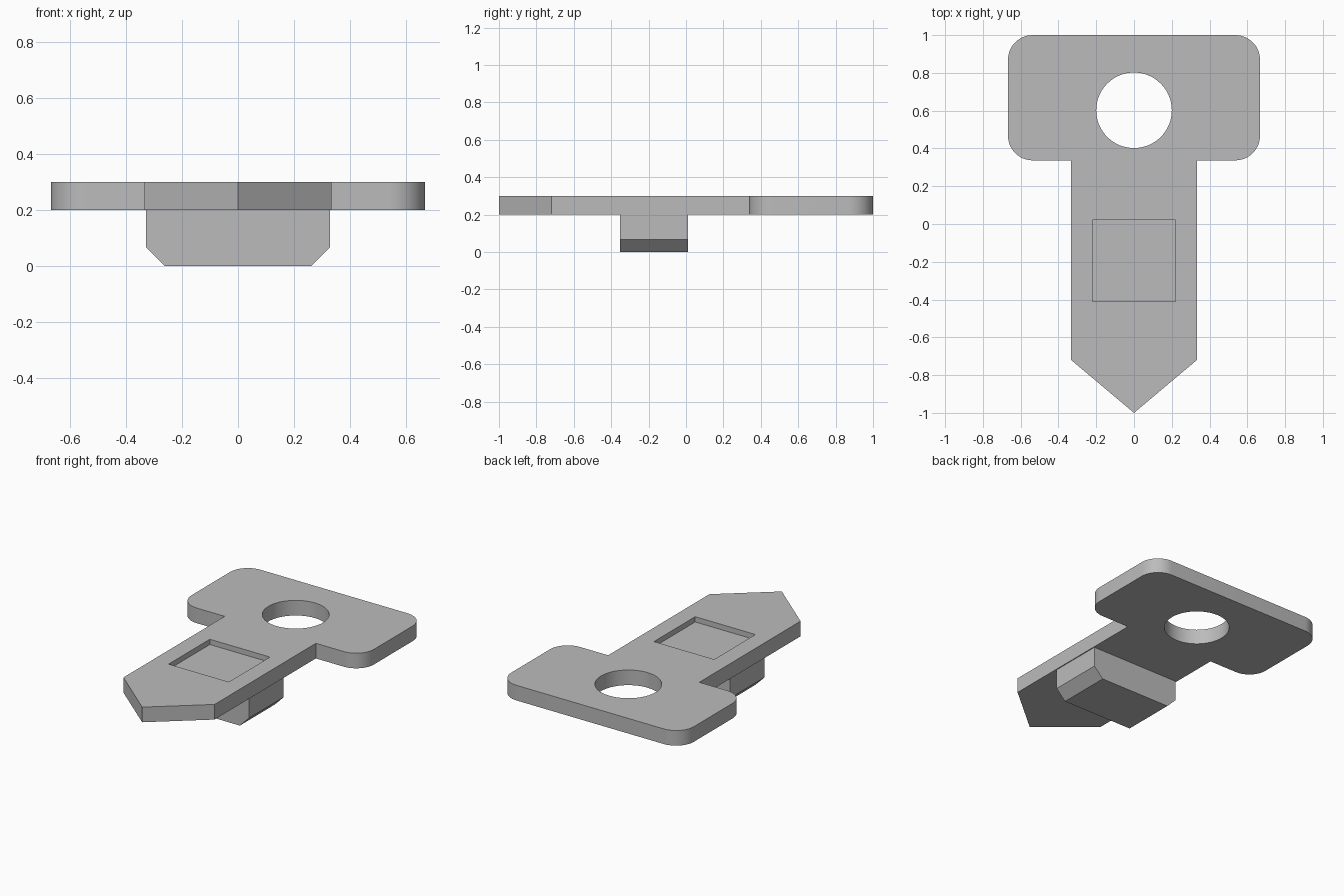
import bpy, bmesh
from math import sin, cos, pi, radians
from mathutils import Matrix

if "Cube" in bpy.data.objects:
    bpy.data.objects.remove(bpy.data.objects["Cube"])

grey = bpy.data.materials.new("light grey")
grey.use_nodes = True
colour = (0.5, 0.5, 0.5, 1)
grey.diffuse_color = colour
grey.node_tree.nodes["Principled BSDF"].inputs["Base Color"].default_value = colour


def prism(name, outline, low, high, place):
    """Extrude a closed 2D outline from low to high; place maps (a, b, depth) to xyz."""
    bm = bmesh.new()
    face = bm.faces.new([bm.verts.new(place(a, b, low)) for a, b in outline])
    grown = bmesh.ops.extrude_face_region(bm, geom=[face])["geom"]
    shift = place(0, 0, high - low)
    bmesh.ops.translate(bm, vec=shift, verts=[g for g in grown if isinstance(g, bmesh.types.BMVert)])
    bmesh.ops.recalc_face_normals(bm, faces=bm.faces)
    mesh = bpy.data.meshes.new(name)
    bm.to_mesh(mesh)
    bm.free()
    mesh.materials.append(grey)
    obj = bpy.data.objects.new(name, mesh)
    bpy.context.collection.objects.link(obj)
    return obj


def arc(cx, cy, radius, start, end, steps):
    return [(cx + radius * cos(start + (end - start) * i / steps),
             cy + radius * sin(start + (end - start) * i / steps)) for i in range(steps + 1)]


def mirrored(half):
    """Close a right-hand outline by mirroring it over x = 0."""
    return half + [(-a, b) for a, b in reversed(half) if a > 0]


def flat(a, b, d):
    return (a, b, d)


def upright(a, b, d):
    return (a, d, b)


def activate(obj):
    bpy.ops.object.select_all(action="DESELECT")
    obj.select_set(True)
    bpy.context.view_layer.objects.active = obj


def cut(obj, cutter):
    mod = obj.modifiers.new("cut", "BOOLEAN")
    mod.operation, mod.solver, mod.object = "DIFFERENCE", "EXACT", cutter
    activate(obj)
    bpy.ops.object.modifier_apply(modifier=mod.name)
    bpy.data.objects.remove(cutter)


# Plate: pointed shank with a wide round-cornered head
head, shank, r = 0.667, 0.333, 0.13
half = [(0, -1), (shank, -0.72), (shank, 0.337)]
half += arc(head - r, 0.337 + r, r, -pi / 2, 0, 12)
half += arc(head - r, 1 - r, r, 0, pi / 2, 12)
plate = prism("plate", mirrored(half), 0.2, 0.3, flat)

# Round through hole in the head
hole = prism("hole_cutter", arc(0, 0.602, 0.2, 0, 2 * pi, 64)[:-1], 0.1, 0.4, flat)
cut(plate, hole)

# Shallow square recess in the shank
recess = prism("recess_cutter", mirrored([(0.22, -0.41), (0.22, 0.02)]), 0.265, 0.4, flat)
cut(plate, recess)

# Block under the shank with chamfered lower edges
block = prism("lower_block", mirrored([(0.26, 0), (0.327, 0.067), (0.327, 0.21)]),
              -0.352, 0.01, upright)

for part in (plate, block):
    activate(part)
    bpy.ops.object.shade_smooth_by_angle(angle=radians(25))
